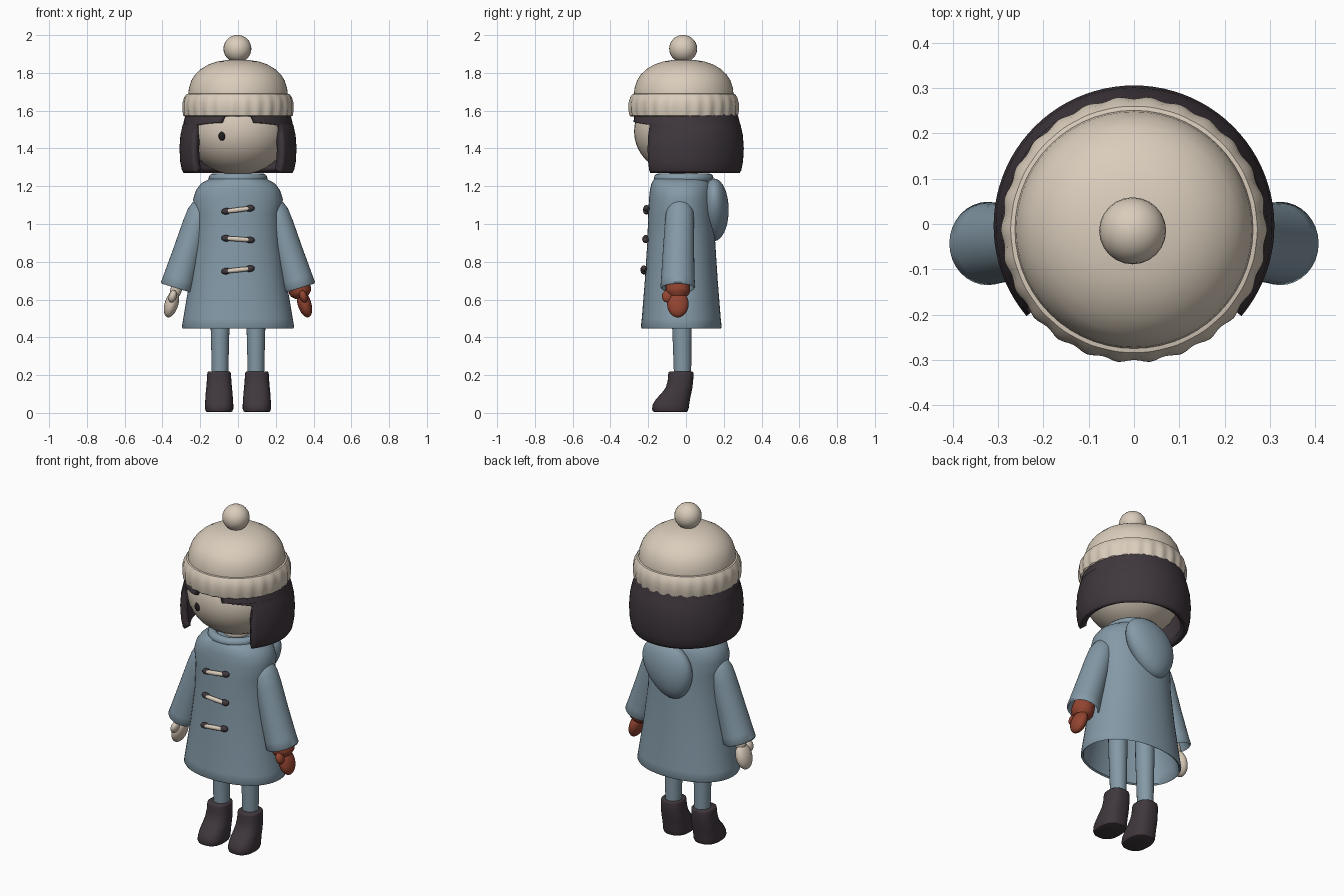
import bpy, bmesh, math
from mathutils import Matrix, Vector

if "Cube" in bpy.data.objects:
    bpy.data.objects.remove(bpy.data.objects["Cube"])


def material(name, r, g, b):
    m = bpy.data.materials.new(name)
    m.diffuse_color = (r, g, b, 1)
    m.use_nodes = True
    m.node_tree.nodes["Principled BSDF"].inputs["Base Color"].default_value = m.diffuse_color
    return m


WOOL = material("cream wool", .70, .61, .50)
SKIN = material("pale skin", .66, .57, .47)
COAT = material("dusty blue", .23, .32, .385)
DARK = material("dark plum", .05, .038, .046)
RED = material("rust red", .29, .058, .03)
BLACK = material("near black", .015, .012, .014)


def finish(name, bm, mat, matrix=None, angle=40):
    if matrix is not None:
        bm.transform(matrix)
    bmesh.ops.recalc_face_normals(bm, faces=bm.faces)
    me = bpy.data.meshes.new(name)
    bm.to_mesh(me)
    bm.free()
    me.materials.append(mat)
    me.shade_smooth()
    me.set_sharp_from_angle(angle=math.radians(angle))
    ob = bpy.data.objects.new(name, me)
    bpy.context.collection.objects.link(ob)
    return ob


def loft(name, rows, mat, seg=40, power=2.0, matrix=None, wave=None):
    """Skin rings given as (z, rx, ry, cx, cy), ends capped."""
    bm = bmesh.new()
    rings = []
    for i, (z, rx, ry, cx, cy) in enumerate(rows):
        ring = []
        for k in range(seg):
            a = math.tau * k / seg
            c, s = math.cos(a), math.sin(a)
            f = 1 + (wave(i, a) if wave else 0)
            x = math.copysign(abs(c) ** (2 / power), c) * rx * f
            y = math.copysign(abs(s) ** (2 / power), s) * ry * f
            ring.append(bm.verts.new((cx + x, cy + y, z)))
        rings.append(ring)
    for r0, r1 in zip(rings, rings[1:]):
        for k in range(seg):
            j = (k + 1) % seg
            bm.faces.new((r0[k], r0[j], r1[j], r1[k]))
    bm.faces.new(rings[0])
    bm.faces.new(rings[-1])
    return finish(name, bm, mat, matrix)


def ball(name, pos, size, mat, tilt=0, shape=None, seg=28):
    """Ellipsoid, tilted about y, optionally reshaped."""
    bm = bmesh.new()
    bmesh.ops.create_uvsphere(bm, u_segments=seg, v_segments=seg // 2 + 2, radius=1)
    if shape:
        for v in bm.verts:
            v.co = shape(v.co)
    m = Matrix.Translation(pos) @ Matrix.Rotation(tilt, 4, 'Y') @ Matrix.Diagonal((*size, 1))
    return finish(name, bm, mat, m)


# Head, neck and eye
ball("head", (0, -.02, 1.49), (.27, .255, .23), SKIN, seg=40)
loft("neck", [(1.2, .075, .075, 0, -.01), (1.3, .07, .07, 0, -.01)], SKIN, 24)
ball("eye", (-.085, -.26, 1.465), (.018, .01, .024), BLACK, seg=16)

# Bob haircut: open shell whose front gap narrows into a fringe at the top
bm = bmesh.new()
rings, seg = [], 64
for z, r, gap in [(1.27, .288, 50), (1.285, .297, 50), (1.33, .306, 50), (1.40, .31, 50),
                  (1.47, .305, 50), (1.525, .293, 50), (1.54, .288, 18),
                  (1.58, .278, 15), (1.63, .265, 12)]:
    ring = []
    for k in range(seg + 1):
        a = math.radians(-90 + gap + (360 - 2 * gap) * k / seg)
        ring.append(bm.verts.new((r * math.cos(a), r * math.sin(a) - .004, z)))
    rings.append(ring)
for r0, r1 in zip(rings, rings[1:]):
    for k in range(seg):
        bm.faces.new((r0[k], r0[k + 1], r1[k + 1], r1[k]))
hair = finish("bob_hair", bm, DARK)
shell = hair.modifiers.new("thickness", 'SOLIDIFY')
shell.thickness, shell.offset = .04, -1

# Knit hat: dome, scalloped cuff and pompom
HY = -.012
loft("hat_dome", [(z, r, r, 0, HY) for z, r in
     [(1.6, .262), (1.68, .264), (1.72, .26), (1.76, .247), (1.79, .228), (1.82, .197),
      (1.845, .155), (1.86, .11), (1.868, .06), (1.871, .015)]], WOOL, 56)
loft("hat_cuff", [(z, r, r, 0, HY) for z, r in
     [(1.63, .24), (1.575, .262), (1.568, .276), (1.575, .286), (1.605, .291), (1.64, .291),
      (1.67, .284), (1.688, .272), (1.692, .255)]], WOOL, 156,
     wave=lambda i, a: .014 * math.cos(26 * a) * (0, .6, 1, 1, .9, .7, .4, .1, 0)[i])
ball("pompom", (-.003, -.015, 1.928), (.074, .074, .073), WOOL, seg=24)

# Flared coat, hollow at the hem
CY = -.025
loft("coat", [(z, rx, ry, 0, CY) for z, rx, ry in
     [(.75, .20, .14), (.5, .272, .19), (.452, .284, .20), (.446, .292, .209), (.455, .297, .214),
      (.5, .290, .209), (.7, .256, .193), (.9, .230, .180), (1.05, .225, .175), (1.13, .238, .171),
      (1.18, .222, .166), (1.215, .195, .158), (1.237, .155, .145), (1.245, .11, .11)]],
     COAT, 56, 2.15)

# Rolled collar
loft("collar", [(1.242 + .026 * math.sin(t), .13 + .026 * math.cos(t),
                 .132 + .026 * math.cos(t), 0, -.012)
                for t in [math.radians(d) for d in range(-90, 181, 30)]], COAT, 40)

# Folded hood, narrowing to an off-centre point low on the back
ball("hood", (.015, .15, 1.075), (.175, .076, .165), COAT, 0,
     lambda c: Vector((c.x * (.86 + .16 * c.z) + .2 * (c.z - .1), c.y, c.z)), 36)

# Toggle fastenings: pale rod between two dark loops
for i, (z, y, tilt) in enumerate([(1.075, -.215, -7), (.92, -.219, 4), (.757, -.229, -6)]):
    t = math.radians(tilt)
    place = Matrix.Translation((0, y, z)) @ Matrix.Rotation(t + math.pi / 2, 4, 'Y')
    loft(f"toggle_rod_{i}", [(h, r, r, 0, 0) for h, r in
         [(-.07, .008), (-.04, .012), (0, .013), (.04, .012), (.07, .008)]],
         WOOL, 14, matrix=place)
    for s in (-1, 1):
        ball(f"toggle_loop_{i}", (s * .063 * math.cos(t), y + .006, z - s * .063 * math.sin(t)),
             (.026, .017, .017), DARK, t, seg=16)

# Paired limbs
for s, side, hand_mat in ((-1, "right", SKIN), (1, "left", RED)):
    lean = -s * math.radians(17)
    place = Matrix.Translation((s * .325, -.043, .66)) @ Matrix.Rotation(lean, 4, 'Y')

    # Bell sleeve with a recessed opening
    loft(f"{side}_sleeve", [(z, rx, ry, 0, cy) for z, rx, ry, cy in
         [(.08, .065, .07, 0), (.01, .078, .082, 0), (0, .083, .087, 0), (.008, .089, .092, 0),
          (.05, .086, .089, 0), (.2, .078, .083, .003), (.35, .072, .078, .008),
          (.42, .066, .073, .01), (.46, .052, .058, .012), (.485, .032, .036, .012),
          (.494, .008, .01, .012)]], COAT, 32, matrix=place)

    # Hand with thumb; one side wears a mitten with a cuff
    ball(f"{side}_hand", (s * .352, -.043, .577), (.036, .057, .074), hand_mat, lean)
    ball(f"{side}_thumb", (s * .346, -.098, .617), (.021, .03, .034), hand_mat, lean, seg=18)
    wide = .060 if s > 0 else .03
    loft(f"{side}_wrist", [(z, wide * k, wide * k * 1.08, 0, 0) for z, k in
         [(-.05, .6), (-.03, .92), (-.018, 1), (.01, 1), (.09, .9)]],
         hand_mat, 24, matrix=place)

    # Leg in stockings
    loft(f"{side}_leg", [(.18, .043, .045, s * .095, -.018), (.35, .047, .049, s * .095, -.02),
         (.5, .051, .053, s * .095, -.022), (.78, .054, .056, s * .095, -.022)], COAT, 24)

    # Boot: stacked sections sliding forward into the toe
    loft(f"{side}_boot", [(z, w, (b - f) / 2, s * .1, (b + f) / 2) for z, w, f, b in
         [(.004, .062, -.162, .0), (.008, .07, -.175, .008), (.022, .075, -.18, .014),
          (.045, .075, -.176, .017), (.075, .073, -.157, .022), (.105, .071, -.128, .028),
          (.135, .068, -.107, .034), (.17, .065, -.097, .038), (.206, .063, -.094, .04),
          (.215, .061, -.092, .038), (.219, .056, -.087, .033)]], DARK, 36, 2.5)
